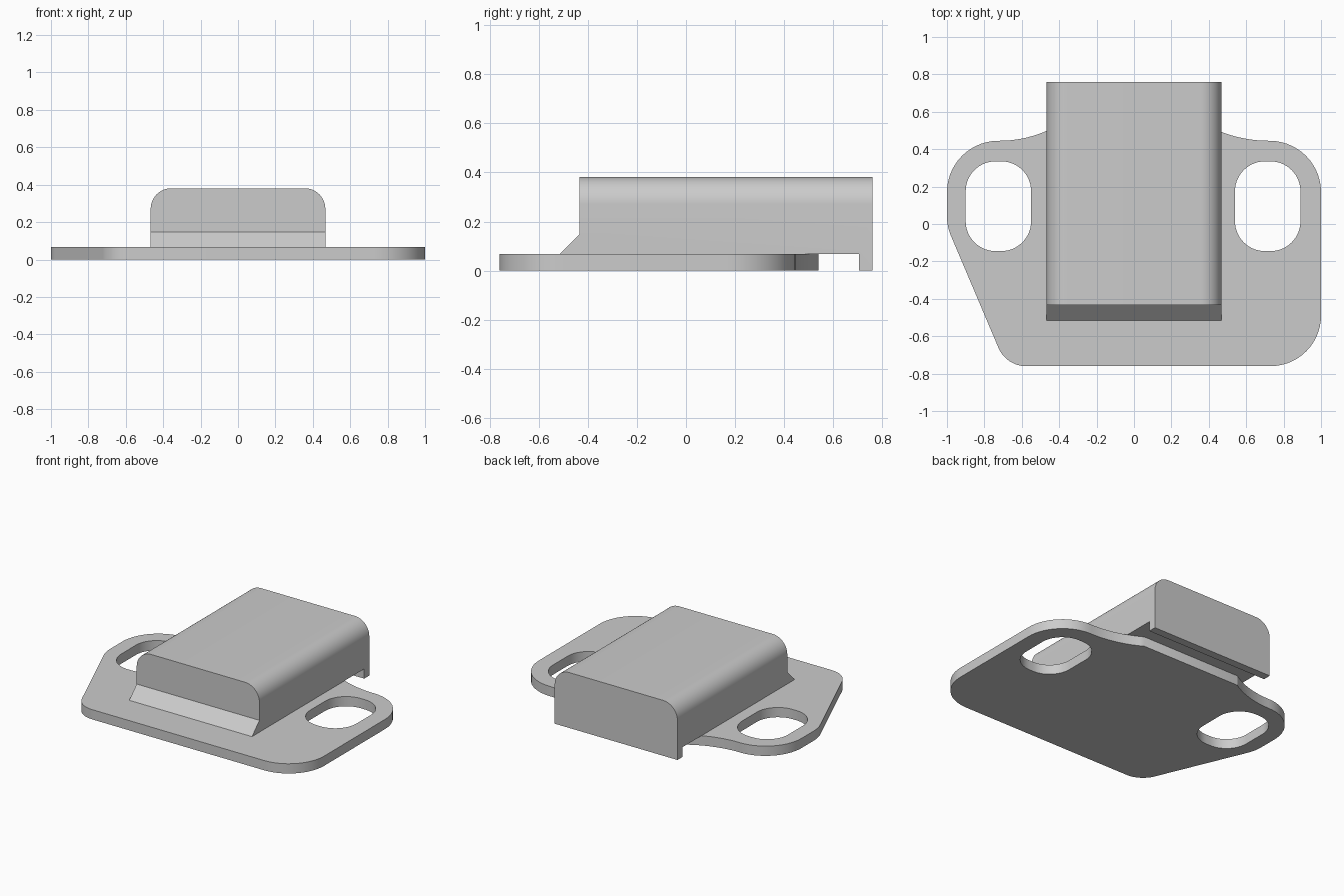
import bpy, bmesh, math
from mathutils import Vector

cube = bpy.data.objects.get("Cube")
if cube:
    bpy.data.objects.remove(cube, do_unlink=True)

GREY = (0.6, 0.6, 0.6, 1.0)
grey = bpy.data.materials.new("plain grey")
grey.use_nodes = True
grey.diffuse_color = GREY
grey.node_tree.nodes["Principled BSDF"].inputs["Base Color"].default_value = GREY


def finish(bm, name):
    """Turn a bmesh into a named, smooth-by-angle object."""
    bmesh.ops.recalc_face_normals(bm, faces=bm.faces[:])
    mesh = bpy.data.meshes.new(name)
    bm.to_mesh(mesh)
    bm.free()
    mesh.materials.append(grey)
    obj = bpy.data.objects.new(name, mesh)
    bpy.context.collection.objects.link(obj)
    bpy.ops.object.select_all(action='DESELECT')
    obj.select_set(True)
    bpy.context.view_layer.objects.active = obj
    bpy.ops.object.shade_smooth_by_angle(angle=math.radians(30))
    return obj


def rounded(corners, steps=14):
    """Polygon from (x, y, radius) corners, each replaced by a tangent arc."""
    points = []
    for i, (x, y, r) in enumerate(corners):
        p = Vector((x, y))
        if r == 0:
            points.append(p)
            continue
        a = (Vector(corners[i - 1][:2]) - p).normalized()
        b = (Vector(corners[(i + 1) % len(corners)][:2]) - p).normalized()
        half = a.angle(b) / 2
        centre = p + (a + b).normalized() * r / math.sin(half)
        start = (p + a * r / math.tan(half) - centre).normalized()
        end = (p + b * r / math.tan(half) - centre).normalized()
        points += [centre + start.slerp(end, k / steps) * r for k in range(steps + 1)]
    return points


def sweep(side, radius, rise, steps=12):
    """Concave shoulder of the plate, from the ear up to the rear edge."""
    limit = math.acos(1 - rise / radius)
    return [(side * (0.72 - radius * math.sin(limit * k / steps)),
             0.445 + radius * (1 - math.cos(limit * k / steps)), 0)
            for k in range(steps + 1)]


def slot(cx, cy, hw, hh, r):
    return rounded([(cx - hw, cy - hh, r), (cx + hw, cy - hh, r),
                    (cx + hw, cy + hh, r), (cx - hw, cy + hh, r)])


# Base plate with two rounded slots
THICK = 0.067
outline = rounded(
    [(-0.683, -0.76, 0.16), (1, -0.76, 0.27), (1, 0.445, 0.275)]
    + sweep(1, 0.70, 0.095)
    + sweep(-1, 0.63, 0.095)[::-1]
    + [(-1, 0.445, 0.275), (-1, -0.013, 0.27)])
bm = bmesh.new()
for loop in (outline, slot(-0.725, 0.095, 0.175, 0.24, 0.16),
             slot(0.715, 0.095, 0.175, 0.24, 0.16)):
    verts = [bm.verts.new((p.x, p.y, 0)) for p in loop]
    for a, b in zip(verts, verts[1:] + verts[:1]):
        bm.edges.new((a, b))
bmesh.ops.triangle_fill(bm, edges=bm.edges[:], use_beauty=True)
top = bmesh.ops.extrude_face_region(bm, geom=bm.faces[:], use_keep_orig=True)
bmesh.ops.translate(bm, vec=(0, 0, THICK),
                    verts=[v for v in top["geom"] if isinstance(v, bmesh.types.BMVert)])
finish(bm, "base_plate")

# Hooked block: side profile (y, z) with front ramp and rear lip, pulled across x
HALF, HEIGHT = 0.467, 0.381
profile = [(-0.515, THICK), (0.705, THICK), (0.705, 0), (0.76, 0),
           (0.76, HEIGHT), (-0.434, HEIGHT), (-0.434, 0.148)]
bm = bmesh.new()
face = bm.faces.new([bm.verts.new((-HALF, y, z)) for y, z in profile])
side = bmesh.ops.extrude_face_region(bm, geom=[face], use_keep_orig=True)
bmesh.ops.translate(bm, vec=(2 * HALF, 0, 0),
                    verts=[v for v in side["geom"] if isinstance(v, bmesh.types.BMVert)])
# Round the two long upper edges
long_edges = [e for e in bm.edges
              if all(v.co.z > HEIGHT - 0.001 for v in e.verts)
              and abs(e.verts[0].co.x - e.verts[1].co.x) < 0.001]
bmesh.ops.bevel(bm, geom=long_edges, offset=0.11, segments=12, profile=0.5,
                affect='EDGES', clamp_overlap=False)
finish(bm, "hooked_block")
